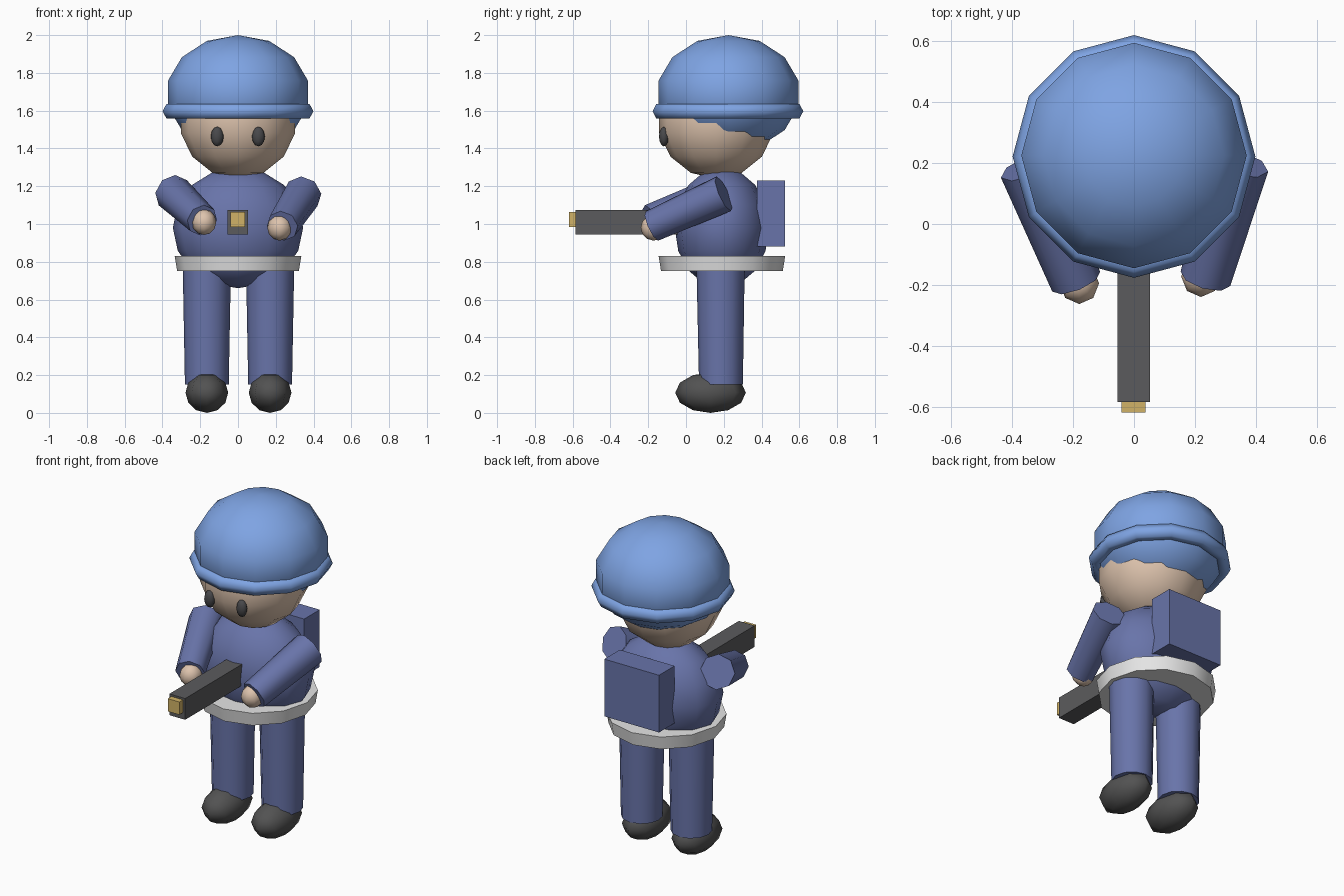
import bpy, math
from mathutils import Vector

if "Cube" in bpy.data.objects:
    bpy.data.objects.remove(bpy.data.objects["Cube"])


def material(name, r, g, b):
    m = bpy.data.materials.new(name)
    m.diffuse_color = (r, g, b, 1)
    m.use_nodes = True
    m.node_tree.nodes["Principled BSDF"].inputs["Base Color"].default_value = m.diffuse_color
    return m


HELMET = material("helmet blue", 0.21, 0.37, 0.77)
UNIFORM = material("uniform navy", 0.14, 0.175, 0.40)
SKIN = material("skin", 0.73, 0.55, 0.42)
WHITE = material("belt white", 0.79, 0.79, 0.79)
METAL = material("gun grey", 0.105, 0.105, 0.11)
BOOT = material("boot charcoal", 0.085, 0.085, 0.085)
EYE = material("eye dark", 0.065, 0.065, 0.07)
GOLD = material("muzzle gold", 0.64, 0.45, 0.135)


def finish(name, mat, smooth=None):
    """Name and colour the active object, apply its scale and shading."""
    ob = bpy.context.object
    ob.name = name
    ob.data.materials.append(mat)
    bpy.ops.object.transform_apply(location=False, rotation=False, scale=True)
    if smooth:
        bpy.ops.object.shade_smooth_by_angle(angle=math.radians(smooth))
    return ob


def ball(name, mat, loc, radii, segs=12, rings=7):
    bpy.ops.mesh.primitive_uv_sphere_add(segments=segs, ring_count=rings, radius=1, location=loc)
    bpy.context.object.scale = radii
    return finish(name, mat, 70)


def box(name, mat, low, high):
    low, high = Vector(low), Vector(high)
    bpy.ops.mesh.primitive_cube_add(size=1, location=(low + high) / 2)
    bpy.context.object.scale = high - low
    return finish(name, mat)


def tube(name, mat, start, end, r1, r2, sides):
    start, end = Vector(start), Vector(end)
    axis = end - start
    bpy.ops.mesh.primitive_cone_add(vertices=sides, radius1=r1, radius2=r2,
                                    depth=axis.length, location=(start + end) / 2)
    bpy.context.object.rotation_euler = axis.to_track_quat('Z', 'Y').to_euler()
    return finish(name, mat, 65)


# helmet dome and its angular rim
ball("helmet_dome", HELMET, (0, 0.225, 1.69), (0.38, 0.38, 0.31))
bpy.ops.mesh.primitive_torus_add(major_segments=12, minor_segments=6, major_radius=0.358,
                                 minor_radius=0.041, location=(0, 0.222, 1.597))
bpy.context.object.scale = (1, 1, 1.1)
finish("helmet_rim", HELMET, 70)

# head and eyes
ball("head", SKIN, (0, 0.16, 1.55), (0.31, 0.31, 0.31))
for side, x in (("left", -0.11), ("right", 0.108)):
    ball(side + "_eye", EYE, (x, -0.117, 1.463), (0.034, 0.026, 0.052), 8, 6)

# torso and belt
ball("torso", UNIFORM, (0, 0.19, 0.98), (0.345, 0.25, 0.32), 12, 8)
tube("belt", WHITE, (0, 0.19, 0.75), (0, 0.19, 0.83), 0.322, 0.335, 12)

# backpack
box("backpack", UNIFORM, (-0.185, 0.375, 0.88), (0.185, 0.525, 1.23))

# legs and boots
for side, x in (("left", -0.165), ("right", 0.17)):
    tube(side + "_leg", UNIFORM, (x, 0.185, 0.15), (x, 0.183, 0.80), 0.116, 0.128, 12)
    ball(side + "_boot", BOOT, (x, 0.13, 0.107), (0.113, 0.187, 0.107), 8, 6)

# arms reaching forward, with hands
tube("left_arm", UNIFORM, (-0.345, 0.19, 1.165), (-0.19, -0.19, 1.02), 0.1, 0.085, 8)
tube("right_arm", UNIFORM, (0.345, 0.20, 1.16), (0.235, -0.18, 0.99), 0.1, 0.085, 8)
ball("left_hand", SKIN, (-0.18, -0.195, 1.01), (0.065, 0.068, 0.068), 8, 6)
ball("right_hand", SKIN, (0.22, -0.172, 0.98), (0.065, 0.068, 0.068), 8, 6)

# gun and its muzzle
box("gun_body", METAL, (-0.055, -0.585, 0.945), (0.052, 0.0, 1.075))
box("gun_muzzle", GOLD, (-0.041, -0.62, 0.985), (0.037, -0.58, 1.063))
